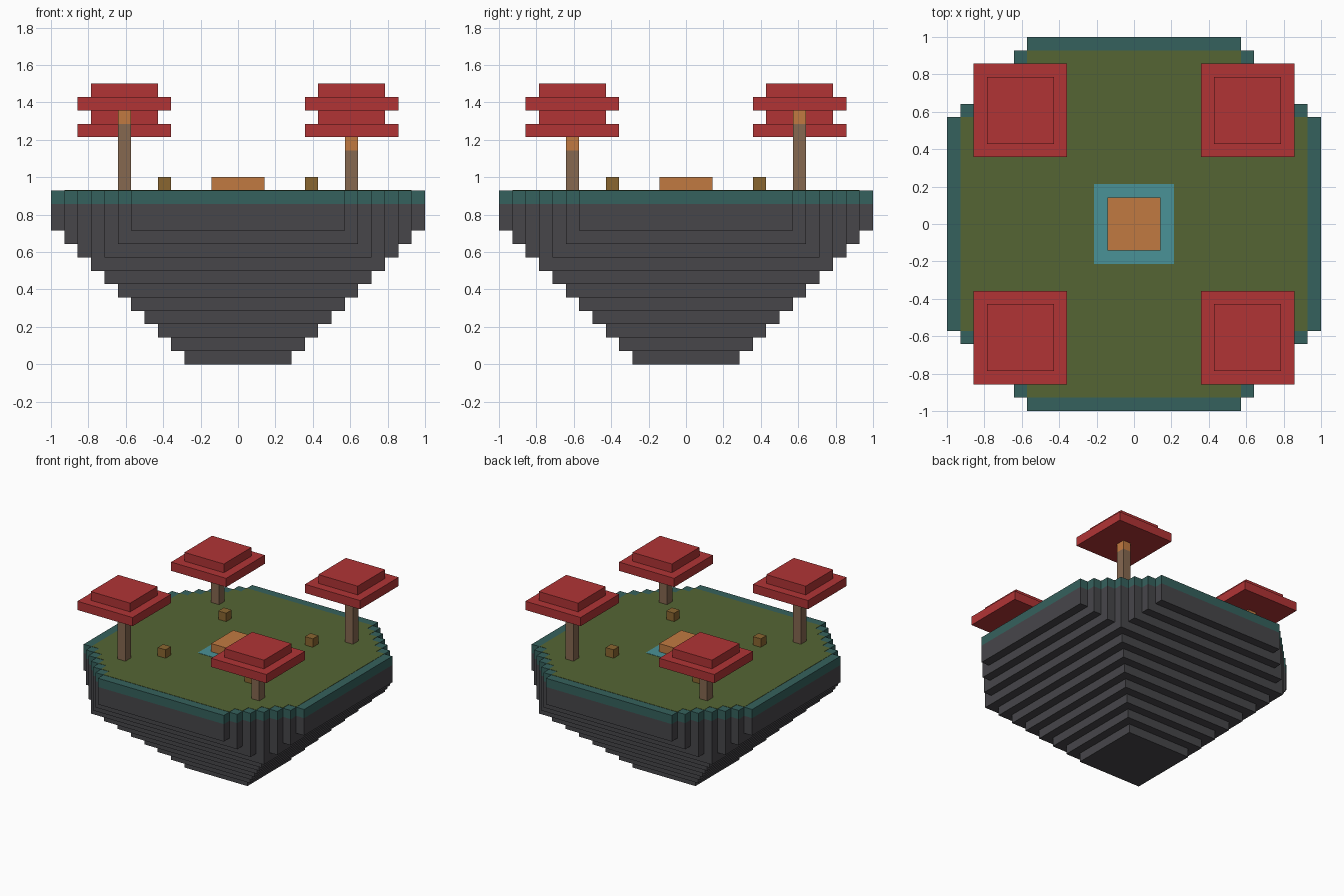
import bpy
import bmesh

if "Cube" in bpy.data.objects:
    bpy.data.objects.remove(bpy.data.objects["Cube"], do_unlink=True)

U = 1 / 14   # edge of one block
GROUND = 13  # ground level, in blocks


def material(name, rgb):
    # 8-bit display colour converted to linear
    lin = [(c / 255 / 12.92) if c < 11 else ((c / 255 + 0.055) / 1.055) ** 2.4 for c in rgb]
    m = bpy.data.materials.new(name)
    m.use_nodes = True
    m.diffuse_color = (*lin, 1)
    m.node_tree.nodes["Principled BSDF"].inputs["Base Color"].default_value = (*lin, 1)
    return m


STONE = material("dark stone", (71, 70, 74))
RIM = material("teal moss", (53, 97, 93))
GRASS = material("olive grass", (85, 101, 52))
LEAF = material("red leaves", (177, 52, 53))
TRUNK = material("trunk bark", (134, 104, 80))
ORANGE = material("orange wood", (193, 122, 65))
CRATE = material("brown crate", (138, 102, 48))
WATER = material("pond water", (74, 146, 151))


def outline(half, limit):
    """Square of the given half width whose corners are cut in one-block steps."""
    limit = min(limit, 2 * half)
    last = limit - half
    corner = []
    for k in range(half, last - 1, -1):
        corner.append((k, limit - k))
        if k > last:
            corner.append((k - 1, limit - k))
    points = []
    for _ in range(4):
        points += corner
        corner = [(-y, x) for x, y in corner]
    return points


def add_prism(bm, points, z0, z1):
    """Extrude an outline, all in block units."""
    low = [bm.verts.new((x * U, y * U, z0 * U)) for x, y in points]
    high = [bm.verts.new((x * U, y * U, z1 * U)) for x, y in points]
    bm.faces.new(low[::-1])
    bm.faces.new(high)
    for i in range(len(points)):
        j = (i + 1) % len(points)
        bm.faces.new((low[i], low[j], high[j], high[i]))


def build(name, mat, prisms):
    bm = bmesh.new()
    for points, z0, z1 in prisms:
        add_prism(bm, points, z0, z1)
    me = bpy.data.meshes.new(name)
    bm.to_mesh(me)
    bm.free()
    me.materials.append(mat)
    ob = bpy.data.objects.new(name, me)
    bpy.context.collection.objects.link(ob)
    return ob


def square(cx, cy, half):
    return [(cx + sx * half, cy + sy * half) for sx, sy in ((-1, -1), (1, -1), (1, 1), (-1, 1))]


# Floating island: stepped stone underside, each layer one block wider
layers = [(outline(4 + i, 22), i, i + 1) for i in range(10)]
layers.append((outline(14, 22), 10, 12))
build("stone_underside", STONE, layers)

# Mossy rim layer with thin grass and pond plates on top
build("island_rim", RIM, [(outline(14, 22), 12, GROUND)])
build("grass_top", GRASS, [(outline(13, 21), GROUND, GROUND + 0.03)])
build("pond", WATER, [(square(0, 0, 3), GROUND, GROUND + 0.06)])
build("center_platform", ORANGE, [(square(0, 0, 2), GROUND, GROUND + 1)])

# Four trees and crates; trees on one diagonal are taller
for sx, side in ((-1, "right"), (1, "left")):
    for sy, end in ((-1, "front"), (1, "back")):
        tag = f"{end}_{side}"
        x, y = sx * 8.5, sy * 8.5
        top = 19 if sx == sy else 17
        build(f"trunk_{tag}", TRUNK, [(square(x, y, 0.5), GROUND, top - 1)])
        build(f"trunk_top_{tag}", ORANGE, [(square(x, y, 0.5), top - 1, top)])
        build(f"canopy_{tag}", LEAF, [(square(x, y, 3.5), top, top + 1),
                                      (square(x, y, 2.5), top + 1, top + 2)])
        build(f"crate_{tag}", CRATE, [(square(sx * 5.5, sy * 5.5, 0.5), GROUND, GROUND + 1)])
